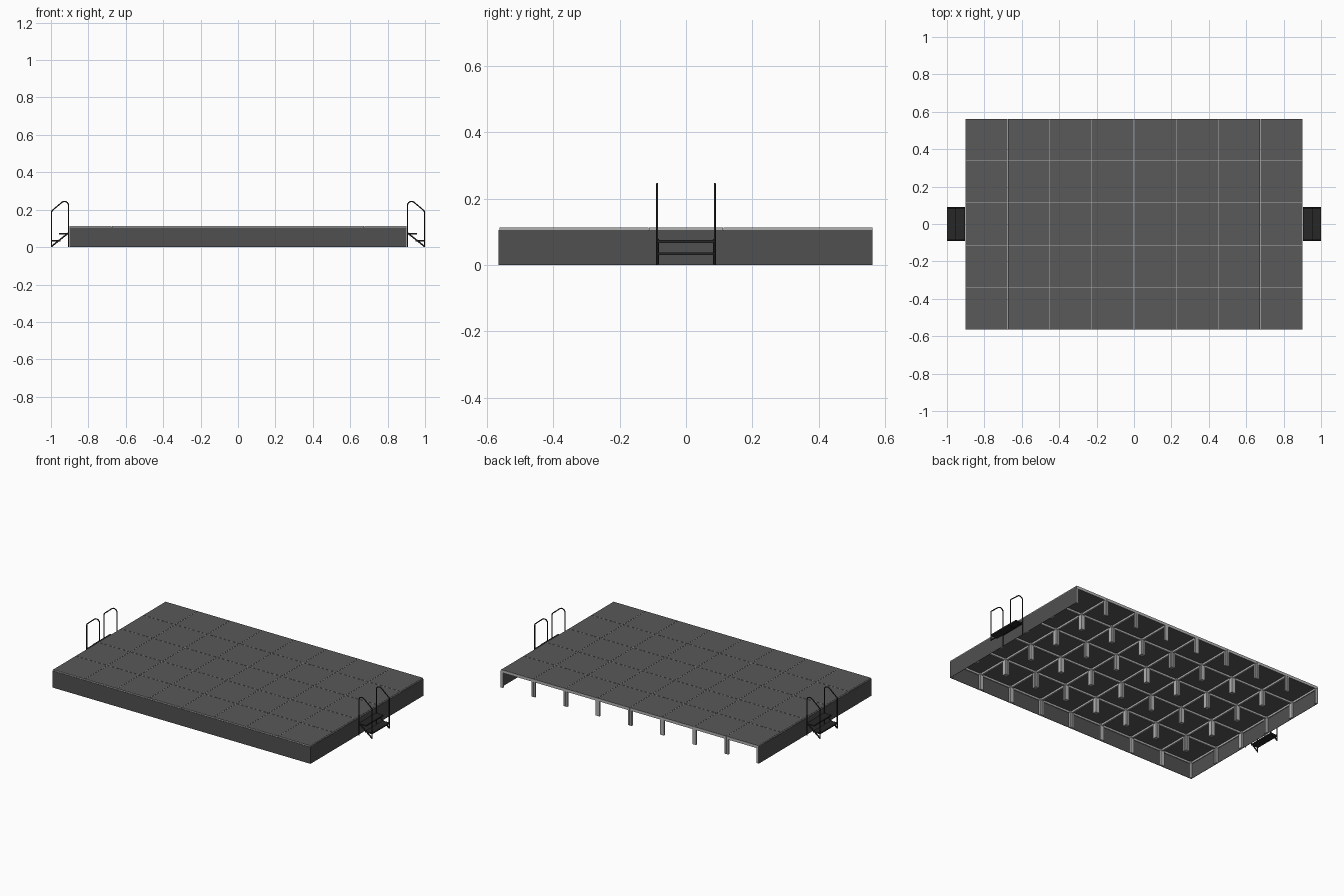
import bpy, bmesh, math
from mathutils import Vector

if "Cube" in bpy.data.objects:
    bpy.data.objects.remove(bpy.data.objects["Cube"])

P = 0.225            # panel size
NX, NY = 8, 5
HX, HY = P * NX / 2, P * NY / 2
TOP = 0.113


def mat(name, v):
    m = bpy.data.materials.new(name)
    m.diffuse_color = (v, v, v, 1)
    m.use_nodes = True
    m.node_tree.nodes["Principled BSDF"].inputs["Base Color"].default_value = m.diffuse_color
    return m


DARK = mat("dark_board", 0.10)
CLOTH = mat("dark_skirt", 0.08)
METAL = mat("light_metal", 0.45)
BLACK = mat("black_metal", 0.02)


def boxes(name, items, material):
    """One object made of boxes given as (x0, x1, y0, y1, z0, z1)."""
    bm = bmesh.new()
    for x0, x1, y0, y1, z0, z1 in items:
        vs = bmesh.ops.create_cube(bm, size=1)["verts"]
        for v in vs:
            v.co = Vector(((x0 + x1) / 2 + v.co.x * (x1 - x0),
                           (y0 + y1) / 2 + v.co.y * (y1 - y0),
                           (z0 + z1) / 2 + v.co.z * (z1 - z0)))
    me = bpy.data.meshes.new(name)
    bm.to_mesh(me)
    bm.free()
    ob = bpy.data.objects.new(name, me)
    me.materials.append(material)
    bpy.context.collection.objects.link(ob)
    return ob


def tube(name, pts, r, material):
    cu = bpy.data.curves.new(name, "CURVE")
    cu.dimensions = "3D"
    cu.bevel_depth = r
    cu.bevel_resolution = 2
    cu.use_fill_caps = True
    sp = cu.splines.new("POLY")
    sp.points.add(len(pts) - 1)
    for p, c in zip(sp.points, pts):
        p.co = (*c, 1)
    cu.materials.append(material)
    ob = bpy.data.objects.new(name, cu)
    bpy.context.collection.objects.link(ob)


# Deck panels: board, frame of four bars, four corner legs each
boards, frames, legs = [], [], []
g, fw, lw = 0.0004, 0.005, 0.012
for i in range(NX):
    for j in range(NY):
        x0, y0 = -HX + i * P + g, -HY + j * P + g
        x1, y1 = x0 + P - 2 * g, y0 + P - 2 * g
        boards.append((x0 + .001, x1 - .001, y0 + .001, y1 - .001, 0.107, TOP))
        fz = (0.095, TOP - 0.0006)
        frames += [(x0, x1, y0, y0 + fw, *fz), (x0, x1, y1 - fw, y1, *fz),
                   (x0, x0 + fw, y0 + fw, y1 - fw, *fz),
                   (x1 - fw, x1, y0 + fw, y1 - fw, *fz)]
        for lx in (x0 + .0005, x1 - lw - .0005):
            for ly in (y0 + .0005, y1 - lw - .0005):
                legs.append((lx, lx + lw, ly, ly + lw, 0, 0.107))
boxes("deck_boards", boards, DARK)
boxes("panel_frames", frames, METAL)
boxes("panel_legs", legs, METAL)

# Skirt on the front, left and right; the back stays open
t, sz = 0.002, (0, 0.106)
boxes("skirt", [(-HX - t, HX + t, -HY - t, -HY, *sz),
                (-HX - t, -HX, -HY, HY, *sz),
                (HX, HX + t, -HY, HY, *sz)], CLOTH)

# Steps with handrails at both ends
W, r = 0.087, 0.0033
xi, xo = 0.906, 0.9967
for side, s in (("left", -1), ("right", 1)):
    treads = []
    for a, b, z in ((0.949, 0.999, 0.034), (0.904, 0.956, 0.071)):
        xa, xb = sorted((s * a, s * b))
        treads.append((xa, xb, -W, W, z - 0.004, z + 0.004))
    boxes(side + "_step_treads", treads, BLACK)
    for end, y in (("front", -W), ("back", W)):
        # rounded top of the rail, from the post round to the slope
        cx, cz, cr = xi + 0.022, 0.222, 0.022
        arc = [(cx + cr * math.cos(math.radians(d)), cz + cr * math.sin(math.radians(d)))
               for d in range(180, 49, -13)]
        path = [(xi, 0)] + arc + [(xo - 0.005, 0.197), (xo - 0.001, 0.192),
                                  (xo, 0.186), (xo, 0)]
        tube(f"{side}_{end}_handrail", [(s * x, y, z) for x, z in path], r, BLACK)
        # sloping stringer carrying the treads
        yy = y * 0.985
        tube(f"{side}_{end}_stringer",
             [(s * xo, yy, 0.004), (s * xi, yy, 0.076)], 0.004, BLACK)
